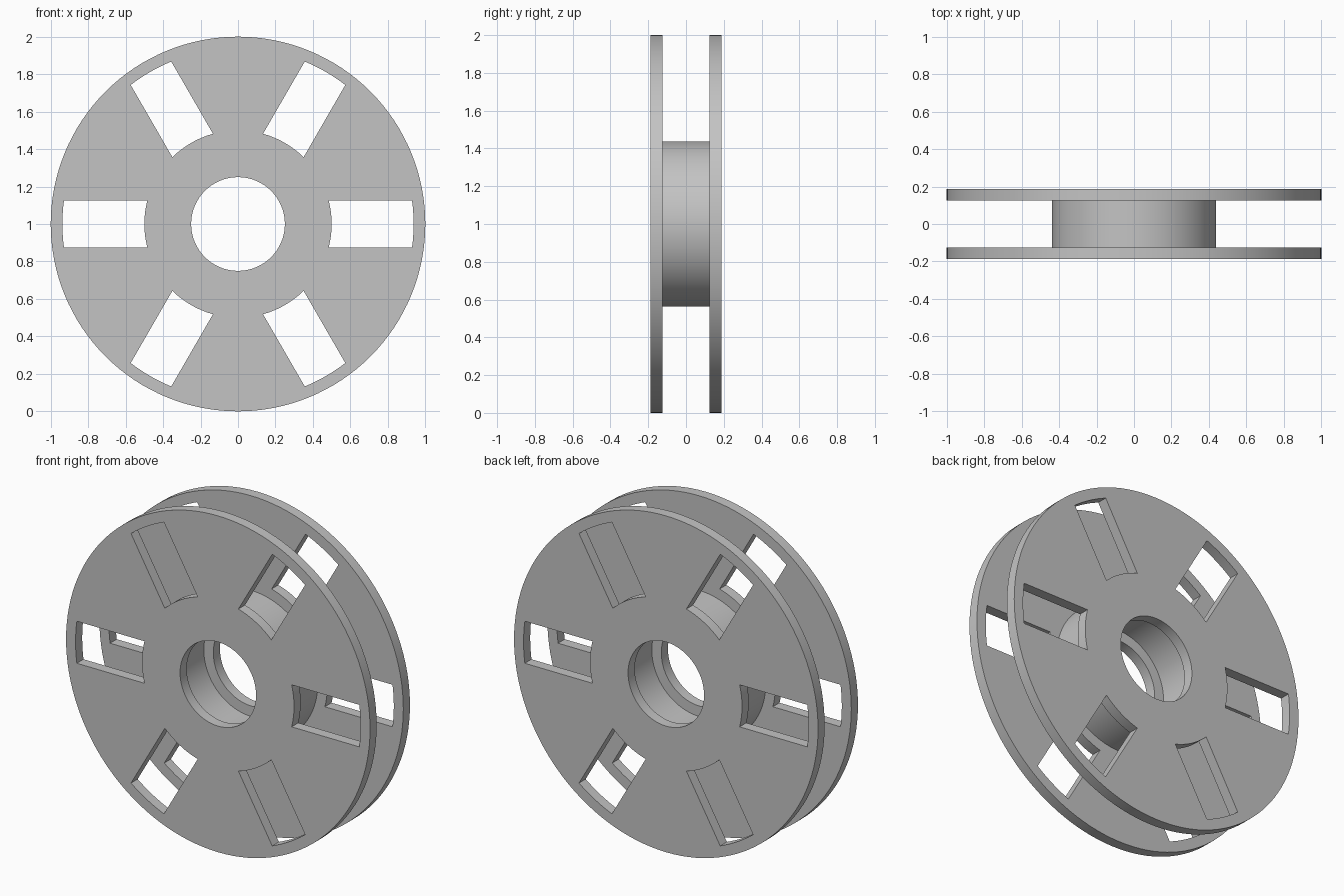
import bpy, bmesh
from math import sin, cos, asin, pi, radians

if "Cube" in bpy.data.objects:
    bpy.data.objects.remove(bpy.data.objects["Cube"], do_unlink=True)

PLATE, GAP = 0.0625, 0.25          # flange thickness and space between flanges

grey = bpy.data.materials.new("plain grey")
grey.use_nodes = True
colour = (0.55, 0.55, 0.55, 1)
grey.diffuse_color = colour
grey.node_tree.nodes["Principled BSDF"].inputs["Base Color"].default_value = colour


def arc(radius, start, end, steps):
    angles = [start + (end - start) * i / steps for i in range(steps + 1)]
    return [(radius * cos(a), radius * sin(a)) for a in angles]


def circle(radius, steps=128):
    return arc(radius, 0, 2 * pi, steps)[:-1]


def window(turn, inner=0.5, outer=0.9375, half=0.125):
    """Straight-sided slot closed by arcs concentric with the wheel."""
    a, b = asin(half / outer), asin(half / inner)
    return arc(outer, turn - a, turn + a, 8) + arc(inner, turn + b, turn - b, 8)


def extruded(name, loops, thickness, y):
    """Solid from an outline with holes, extruded along y."""
    curve = bpy.data.curves.new(name + "_profile", "CURVE")
    curve.dimensions, curve.fill_mode = "2D", "BOTH"
    curve.extrude = thickness / 2
    for loop in loops:
        spline = curve.splines.new("POLY")
        spline.points.add(len(loop) - 1)
        for point, (px, py) in zip(spline.points, loop):
            point.co = (px, py, 0, 1)
        spline.use_cyclic_u = True
    helper = bpy.data.objects.new(name + "_profile", curve)
    bpy.context.collection.objects.link(helper)
    graph = bpy.context.evaluated_depsgraph_get()
    mesh = bpy.data.meshes.new_from_object(helper.evaluated_get(graph))
    bpy.data.objects.remove(helper, do_unlink=True)

    # Weld the caps to the walls
    bm = bmesh.new()
    bm.from_mesh(mesh)
    bmesh.ops.remove_doubles(bm, verts=bm.verts, dist=1e-4)
    bmesh.ops.recalc_face_normals(bm, faces=bm.faces)
    bm.to_mesh(mesh)
    bm.free()

    mesh.materials.clear()
    mesh.materials.append(grey)
    part = bpy.data.objects.new(name, mesh)
    part.location = (0, y, 1)
    part.rotation_euler.x = pi / 2
    bpy.context.collection.objects.link(part)
    bpy.ops.object.select_all(action="DESELECT")
    part.select_set(True)
    bpy.context.view_layer.objects.active = part
    bpy.ops.object.shade_smooth_by_angle(angle=radians(30))
    return part


# Two flanges with a bore and six windows
flange = [circle(1), circle(0.25)] + [window(i * pi / 3) for i in range(6)]
offset = (GAP + PLATE) / 2
extruded("front_flange", flange, PLATE, -offset)
extruded("back_flange", flange, PLATE, offset)

# Hollow hub, wider inside than the flange bores
extruded("hub", [circle(0.4375), circle(0.3125)], GAP, 0)
